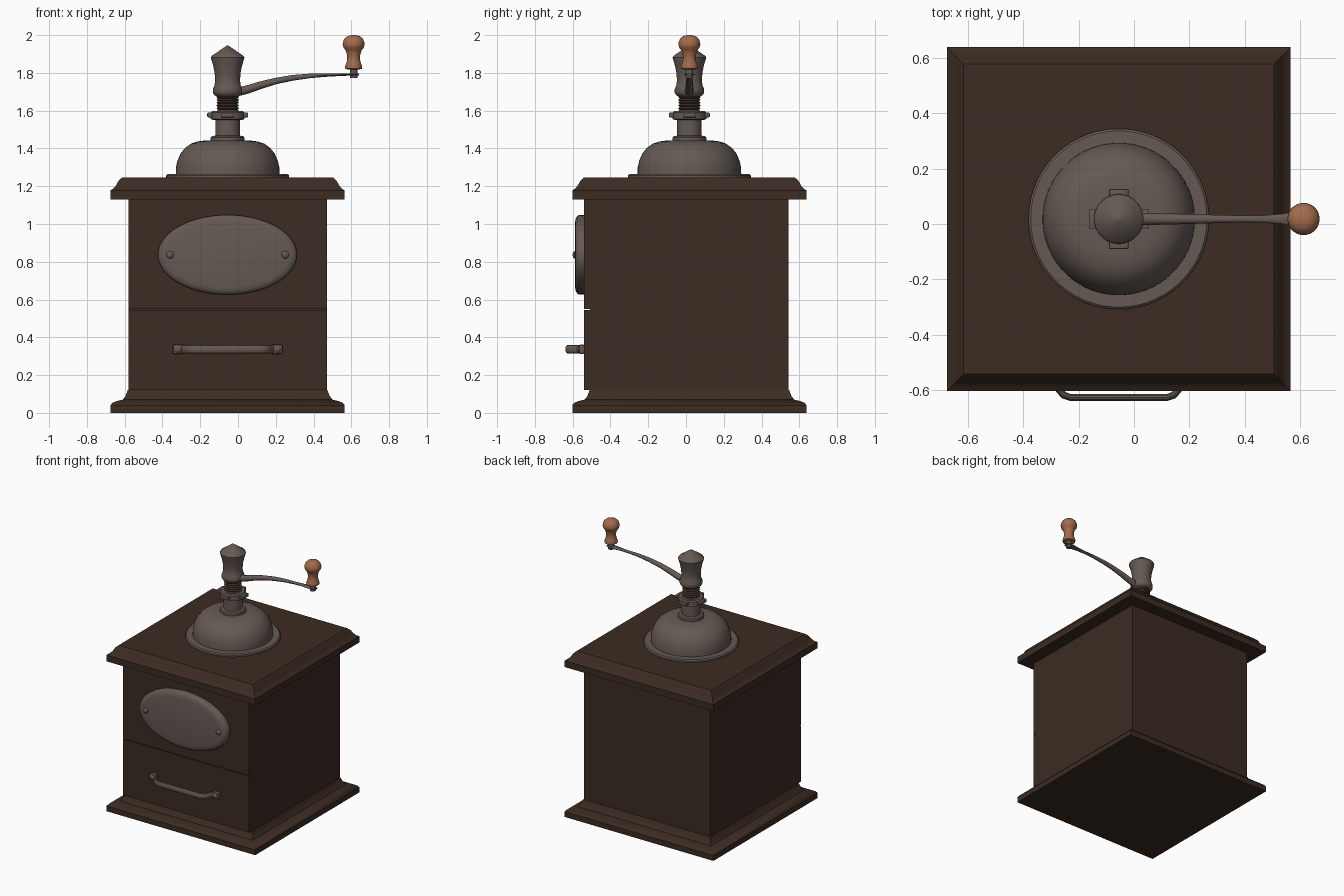
import bpy, bmesh, math
from mathutils import Vector

if "Cube" in bpy.data.objects:
    bpy.data.objects.remove(bpy.data.objects["Cube"])

CX, CY = -0.055, 0.018          # axis of the box and grinder
CRANK_X = 0.612                 # axis of the crank knob
FRONT = CY - 0.525              # front face of the box


def material(name, rgb, rough=0.6):
    m = bpy.data.materials.new(name)
    m.use_nodes = True
    m.diffuse_color = (*rgb, 1)
    bsdf = m.node_tree.nodes["Principled BSDF"]
    bsdf.inputs["Base Color"].default_value = (*rgb, 1)
    bsdf.inputs["Roughness"].default_value = rough
    return m


WOOD = material("dark wood", (0.045, 0.025, 0.016))
METAL = material("warm grey metal", (0.13, 0.102, 0.088))
THREAD = material("dark bronze", (0.06, 0.04, 0.028))
KNOB = material("orange wood", (0.36, 0.15, 0.075))


def finish(name, bm, mat, smooth=True):
    bmesh.ops.recalc_face_normals(bm, faces=bm.faces)
    mesh = bpy.data.meshes.new(name)
    bm.to_mesh(mesh)
    bm.free()
    mesh.materials.append(mat)
    ob = bpy.data.objects.new(name, mesh)
    bpy.context.collection.objects.link(ob)
    if smooth:
        bpy.ops.object.select_all(action='DESELECT')
        ob.select_set(True)
        bpy.context.view_layer.objects.active = ob
        bpy.ops.object.shade_smooth_by_angle(angle=math.radians(35))
    return ob


def bridge(bm, rings):
    """Skin a list of vertex rings and cap both ends."""
    n = len(rings[0])
    for a, b in zip(rings, rings[1:]):
        for i in range(n):
            bm.faces.new((a[i], a[(i + 1) % n], b[(i + 1) % n], b[i]))
    bm.faces.new(rings[0])
    bm.faces.new(rings[-1])


def lathe(name, profile, mat, x=CX, y=CY, sides=40):
    """Turn (radius, z) points about a vertical axis."""
    bm = bmesh.new()
    rings = []
    for r, z in profile:
        ring = []
        for i in range(sides):
            a = math.tau * (i + 0.5) / sides
            ring.append(bm.verts.new((x + r * math.cos(a), y + r * math.sin(a), z)))
        rings.append(ring)
    bridge(bm, rings)
    return finish(name, bm, mat)


def square_moulding(name, profile, mat):
    """Square stack with the given (half width, z) profile."""
    return lathe(name, [(h * math.sqrt(2), z) for h, z in profile], mat, sides=4)


def box(name, lo, hi, mat, bevel=0.0):
    bm = bmesh.new()
    bmesh.ops.create_cube(bm, size=1)
    for v in bm.verts:
        v.co = [(a + b) / 2 + c * (b - a) for a, b, c in zip(lo, hi, v.co)]
    if bevel:
        bmesh.ops.bevel(bm, geom=bm.edges[:], offset=bevel, segments=2,
                        profile=0.5, affect='EDGES')
    return finish(name, bm, mat, bevel > 0)


def disc_front(name, x, z, y0, profile, mat, sides=24):
    """Oval boss facing the front: (half width, half height, depth) steps."""
    bm = bmesh.new()
    rings = []
    for rx, rz, d in profile:
        ring = []
        for i in range(sides):
            a = math.tau * i / sides
            ring.append(bm.verts.new((x + rx * math.cos(a), y0 - d, z + rz * math.sin(a))))
        rings.append(ring)
    bridge(bm, rings)
    return finish(name, bm, mat)


def sweep(name, points, sizes, binormal, mat, sides=12):
    """Sweep an ellipse along a planar path; binormal is the plane normal."""
    bm = bmesh.new()
    pts = [Vector(p) for p in points]
    b = Vector(binormal)
    rings = []
    for i, p in enumerate(pts):
        t = (pts[min(i + 1, len(pts) - 1)] - pts[max(i - 1, 0)]).normalized()
        n = b.cross(t)
        w, h = sizes[i]
        rings.append([bm.verts.new(p + b * w * math.cos(math.tau * k / sides)
                                   + n * h * math.sin(math.tau * k / sides))
                      for k in range(sides)])
    bridge(bm, rings)
    return finish(name, bm, mat)


# Wooden box: moulded base, body, moulded lid
square_moulding("base_moulding", [(0.62, 0), (0.62, 0.04), (0.61, 0.053), (0.585, 0.063),
                                  (0.555, 0.07), (0.54, 0.09), (0.528, 0.122)], WOOD)
square_moulding("box_body", [(0.525, 0.12), (0.525, 1.135)], WOOD)
square_moulding("lid_moulding", [(0.62, 1.13), (0.62, 1.178), (0.605, 1.187), (0.59, 1.205),
                                 (0.578, 1.228), (0.56, 1.245)], WOOD)

# Front boards with a narrow gap between them
x0, x1 = CX - 0.525, CX + 0.525
PANEL = -0.54
box("drawer_front", (x0, PANEL, 0.122), (x1, FRONT + 0.002, 0.546), WOOD)
box("upper_front_board", (x0, PANEL, 0.551), (x1, FRONT + 0.002, 1.132), WOOD)

# Oval plate with two rivets
disc_front("oval_plate", CX - 0.001, 0.837, PANEL,
           [(0.368, 0.211, -0.005), (0.368, 0.211, 0.025), (0.362, 0.205, 0.036),
            (0.348, 0.191, 0.044), (0.325, 0.17, 0.048)], METAL, 64)
RIVET = [(0.02, 0.02, 0), (0.02, 0.02, 0.006), (0.014, 0.014, 0.013), (0.005, 0.005, 0.016)]

# Drawer handle: bowed bar, two feet, screws
for side, label in ((1, "left"), (-1, "right")):
    disc_front(label + "_plate_rivet", CX + side * 0.305, 0.837, PANEL - 0.044, RIVET, METAL, 16)
    fx = CX + side * 0.262
    box(label + "_handle_foot", (fx - 0.028, PANEL - 0.026, 0.311),
        (fx + 0.028, PANEL + 0.002, 0.363), METAL, 0.01)
    disc_front(label + "_handle_screw", fx, 0.337, PANEL - 0.024, RIVET, METAL, 16)
half = [(0.24, -0.555), (0.225, -0.575), (0.214, -0.6), (0.198, -0.618), (0.175, -0.626)]
path = [(CX - u, y, 0.337) for u, y in half] + [(CX + u, y, 0.337) for u, y in reversed(half)]
sweep("handle_bar", path, [(0.023, 0.013)] * len(path), (0, 0, 1), METAL)

# Metal dome, flange and neck
lathe("dome_flange", [(0.326, 1.243), (0.326, 1.257), (0.318, 1.264), (0.27, 1.264)], METAL, sides=64)
lathe("dome", [(0.275, 1.26), (0.274, 1.3), (0.266, 1.335), (0.25, 1.372), (0.226, 1.402),
               (0.195, 1.425), (0.16, 1.437), (0.12, 1.442), (0.05, 1.442)], METAL, sides=64)
lathe("neck", [(0.09, 1.435), (0.09, 1.457), (0.083, 1.465), (0.065, 1.468), (0.065, 1.555)], METAL)

# Lock ring with four grip tabs
lathe("lock_ring", [(0.075, 1.55), (0.09, 1.556), (0.09, 1.59), (0.082, 1.597), (0.05, 1.597)], METAL)
for i, (dx, dy) in enumerate(((1, 0), (0, 1), (-1, 0), (0, -1))):
    px, py = CX + dx * 0.094, CY + dy * 0.094
    hx, hy = (0.014, 0.035) if dx else (0.035, 0.014)
    box("lock_tab_%d" % (i + 1), (px - hx, py - hy, 1.565), (px + hx, py + hy, 1.589), METAL, 0.004)

# Threaded shaft
turns = [(0.06 if i % 2 else 0.052, 1.59 + i * 0.0075) for i in range(14)]
lathe("threaded_shaft", turns, THREAD, sides=24)

# Top cap with pointed finial
lathe("top_cap", [(0.058, 1.675), (0.07, 1.682), (0.078, 1.695), (0.078, 1.715), (0.07, 1.732),
                  (0.066, 1.76), (0.069, 1.8), (0.077, 1.84), (0.087, 1.872), (0.089, 1.882),
                  (0.084, 1.89), (0.004, 1.945)], METAL)

# Crank arm, tapering and flattening into a tip
arm = [(-0.01, 1.698), (0.05, 1.712), (0.12, 1.735), (0.2, 1.757), (0.29, 1.774),
       (0.38, 1.784), (0.46, 1.788), (0.53, 1.79), (0.575, 1.791), (0.612, 1.791), (0.64, 1.791)]
size = [(0.024, 0.024), (0.022, 0.022), (0.02, 0.02), (0.018, 0.017), (0.015, 0.015),
        (0.013, 0.012), (0.013, 0.009), (0.018, 0.007), (0.026, 0.006), (0.03, 0.005), (0.018, 0.005)]
sweep("crank_arm", [(x, CY, z) for x, z in arm], size, (0, 1, 0), METAL)

# Crank pin and turned wooden knob
lathe("crank_pin", [(0.02, 1.773), (0.02, 1.83)], METAL, CRANK_X, CY, 16)
lathe("crank_knob", [(0.03, 1.818), (0.044, 1.822), (0.046, 1.832), (0.04, 1.848), (0.034, 1.87),
                     (0.034, 1.89), (0.039, 1.91), (0.044, 1.922), (0.053, 1.932), (0.058, 1.948),
                     (0.057, 1.962), (0.05, 1.98), (0.036, 1.993), (0.018, 1.999), (0.003, 2.0)],
      KNOB, CRANK_X, CY, 32)
